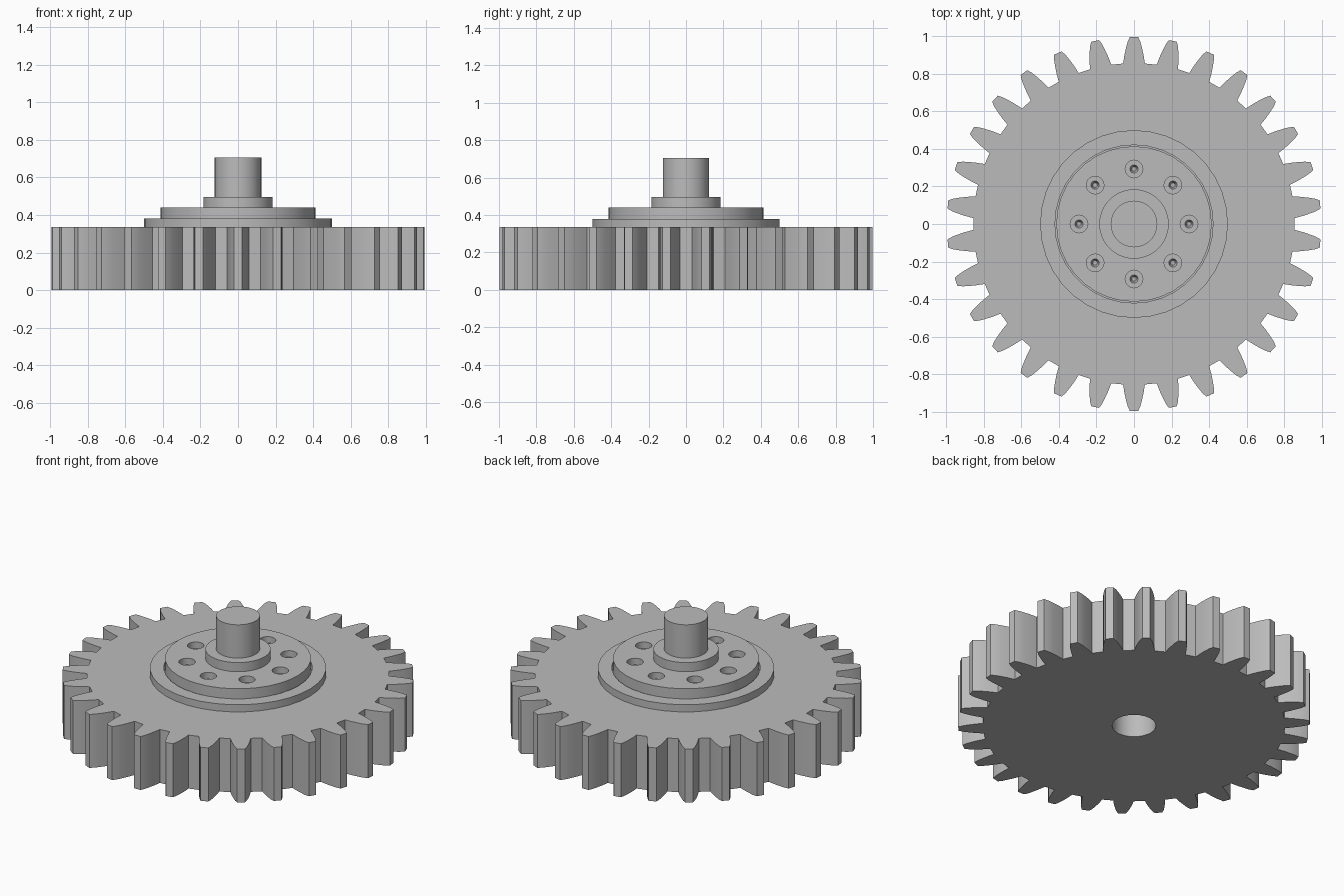
import bpy, bmesh
from math import sin, cos, pi, radians

old = bpy.data.objects.get("Cube")
if old:
    bpy.data.objects.remove(old)

steel = bpy.data.materials.new("grey_steel")
steel.use_nodes = True
grey = (0.5, 0.5, 0.5, 1)
steel.diffuse_color = grey
steel.node_tree.nodes["Principled BSDF"].inputs["Base Color"].default_value = grey

BORE = 0.124
TEETH = 30


def circle(radius, segments=36, cx=0, cy=0):
    return [(cx + radius * cos(2 * pi * i / segments),
             cy + radius * sin(2 * pi * i / segments)) for i in range(segments)]


def finish(name, bm):
    bmesh.ops.recalc_face_normals(bm, faces=bm.faces)
    mesh = bpy.data.meshes.new(name)
    bm.to_mesh(mesh)
    bm.free()
    mesh.materials.append(steel)
    obj = bpy.data.objects.new(name, mesh)
    bpy.context.collection.objects.link(obj)
    bpy.ops.object.select_all(action="DESELECT")
    obj.select_set(True)
    bpy.context.view_layer.objects.active = obj
    bpy.ops.object.shade_smooth_by_angle(angle=radians(25))
    return obj


def plate(name, loops, z0, z1):
    """Extruded plate: first loop is the outline, the rest are holes."""
    bm = bmesh.new()
    for loop in loops:
        verts = [bm.verts.new((x, y, z0)) for x, y in loop]
        for a, b in zip(verts, verts[1:] + verts[:1]):
            bm.edges.new((a, b))
    bmesh.ops.triangle_fill(bm, use_beauty=True, edges=bm.edges[:], normal=(0, 0, 1))
    ext = bmesh.ops.extrude_face_region(bm, geom=bm.faces[:], use_keep_orig=True)
    top = [g for g in ext["geom"] if isinstance(g, bmesh.types.BMVert)]
    bmesh.ops.translate(bm, verts=top, vec=(0, 0, z1 - z0))
    return finish(name, bm)


# Toothed wheel: each tooth is a mirrored flank of (radius, half width)
flank = [(0.855, 0.058), (0.90, 0.051), (0.94, 0.042), (0.97, 0.034), (0.997, 0.022)]
tooth = [(-w, r) for r, w in flank] + [(w, r) for r, w in reversed(flank)]
outline = []
for i in range(TEETH):
    a = -2 * pi * i / TEETH
    outline += [(x * cos(a) - y * sin(a), x * sin(a) + y * cos(a)) for x, y in tooth]
plate("gear_wheel", [outline, circle(BORE)], 0, 0.335)

# Flange ring with a hairline gap around the hub
plate("flange_ring", [circle(0.5), circle(0.421)], 0.335, 0.38)

# Hub with a ring of bolt holes
BOLTS = circle(0.293, 8)
holes = [circle(0.047, 20, x, y) for x, y in BOLTS]
plate("hub", [circle(0.414), circle(BORE)] + holes, 0.335, 0.44)
plate("collar", [circle(0.185), circle(BORE)], 0.44, 0.497)
plate("shaft", [circle(BORE)], 0.497, 0.705)

# Countersunk floors inside the bolt holes
for i, (x, y) in enumerate(BOLTS):
    bm = bmesh.new()
    rings = [[bm.verts.new((px, py, z)) for px, py in circle(r, 20, x, y)]
             for r, z in ((0.047, 0.40), (0.022, 0.40), (0.012, 0.365))]
    for lower, upper in zip(rings, rings[1:]):
        for k in range(20):
            n = (k + 1) % 20
            bm.faces.new((lower[k], lower[n], upper[n], upper[k]))
    bm.faces.new(rings[-1])
    floor = finish(f"bolt_seat_{i + 1}", bm)
    # Seat normals face up
    if floor.data.polygons[0].normal.z < 0:
        floor.data.flip_normals()
